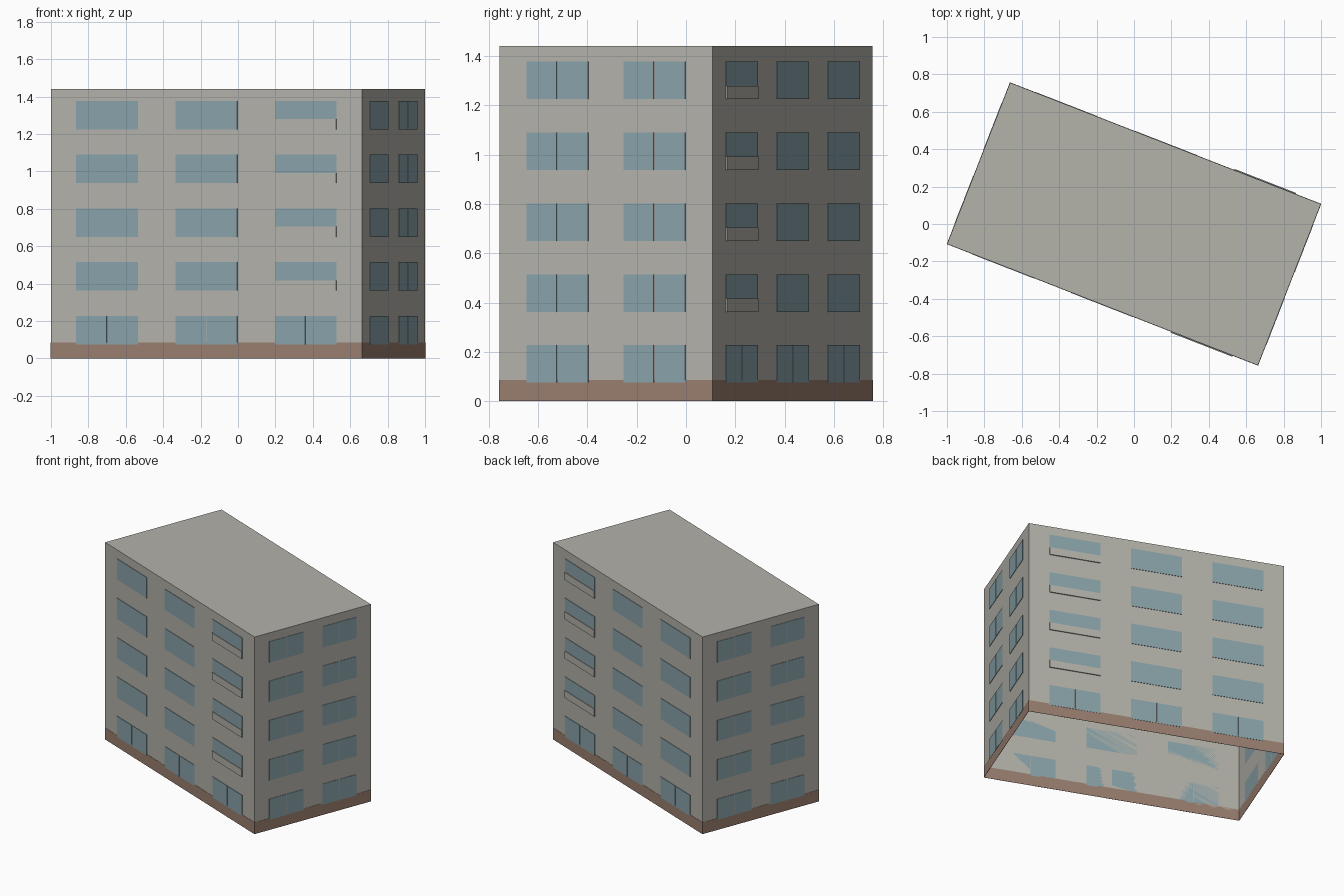
import bpy, bmesh, math
from mathutils import Matrix, Vector

if "Cube" in bpy.data.objects:
    bpy.data.objects.remove(bpy.data.objects["Cube"], do_unlink=True)

LENGTH, WIDTH, HEIGHT = 1.784, 0.926, 1.44
TURN = Matrix.Rotation(math.radians(-21.33), 4, 'Z')
FLOORS = [0.075 + 0.2875 * i for i in range(5)]
WINDOW_H, SPLIT, BALCONY_H = 0.152, 0.005, 0.054


def material(name, colour):
    m = bpy.data.materials.new(name)
    m.use_nodes = True
    m.diffuse_color = (*colour, 1)
    m.node_tree.nodes["Principled BSDF"].inputs["Base Color"].default_value = (*colour, 1)
    return m


wall_mat = material("warm grey wall", (0.456, 0.445, 0.402))
glass_mat = material("blue grey glass", (0.254, 0.366, 0.402))
base_mat = material("brown plinth", (0.323, 0.209, 0.159))


def finish(bm, name, mat):
    mesh = bpy.data.meshes.new(name)
    bm.to_mesh(mesh)
    bm.free()
    mesh.materials.append(mat)
    obj = bpy.data.objects.new(name, mesh)
    bpy.context.collection.objects.link(obj)


def add_box(bm, size, centre, frame):
    place = frame @ Matrix.Translation(centre) @ Matrix.Diagonal((*size, 1))
    bmesh.ops.create_cube(bm, size=1, matrix=place)


def add_plate(bm, side, u0, u1, z0, z1, depth):
    """Thin plate lying on the outside of one facade."""
    frame = TURN @ Matrix.Rotation(side * math.pi / 2, 4, 'Z')
    face = -(WIDTH if side % 2 == 0 else LENGTH) / 2
    add_box(bm, (u1 - u0, depth, z1 - z0),
            Vector(((u0 + u1) / 2, face - depth / 2, (z0 + z1) / 2)), frame)


# Building shell, open underneath
shell = bmesh.new()
add_box(shell, (LENGTH, WIDTH, HEIGHT), Vector((0, 0, HEIGHT / 2)), TURN)
bottom = [f for f in shell.faces if f.calc_center_median().z < 0.01]
bmesh.ops.delete(shell, geom=bottom, context='FACES')
finish(shell, "building_shell", wall_mat)

plinth, windows, balconies = bmesh.new(), bmesh.new(), bmesh.new()
for side in range(4):
    long_side = side % 2 == 0
    half = (LENGTH if long_side else WIDTH) / 2
    centres = (-0.57, 0, 0.57) if long_side else (-0.211, 0.211)
    w = (0.354 if long_side else 0.269) / 2

    # Plinth band
    add_plate(plinth, side, -half - 0.0015, half + 0.0015, 0, 0.085, 0.0015)

    for floor, z in enumerate(FLOORS):
        for c in centres:
            # Windows, with two panes on the end walls and the ground floor
            if floor == 0 or not long_side:
                spans = [(c - w, c - SPLIT / 2), (c + SPLIT / 2, c + w)]
            else:
                spans = [(c - w, c + w)]
            for u0, u1 in spans:
                add_plate(windows, side, u0, u1, z, z + WINDOW_H, 0.003)

            # Shallow balcony parapets in the column nearest the right end
            if long_side and floor > 0 and c == (0.57 if side == 0 else -0.57):
                add_plate(balconies, side, c - w, c + w, z, z + BALCONY_H, 0.007)

finish(plinth, "plinth", base_mat)
finish(windows, "windows", glass_mat)
finish(balconies, "balcony_parapets", wall_mat)
